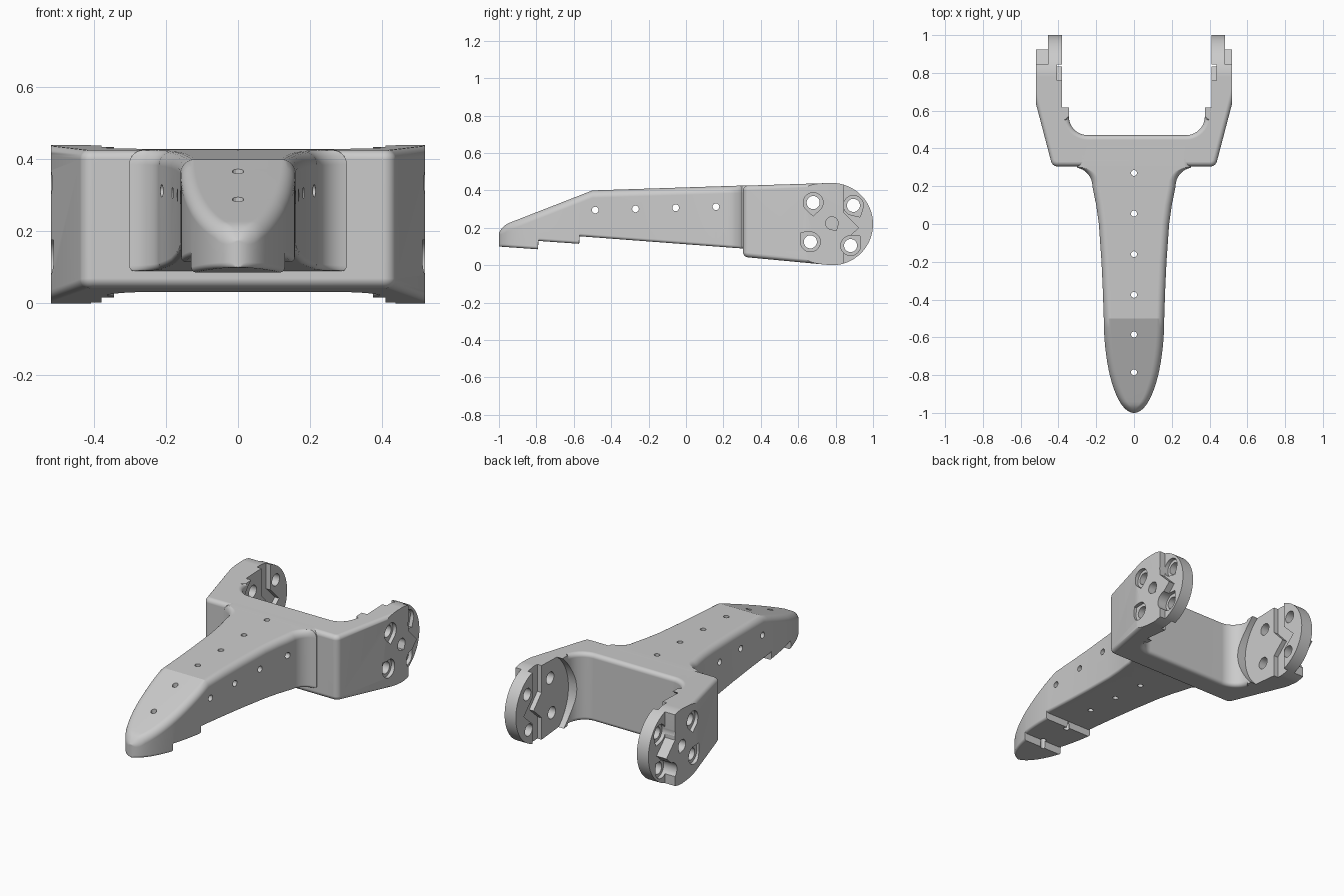
import bpy, bmesh
from math import sin, cos, pi, radians

if "Cube" in bpy.data.objects:
    bpy.data.objects.remove(bpy.data.objects["Cube"])


def make_object(name, bm):
    bmesh.ops.recalc_face_normals(bm, faces=bm.faces)
    me = bpy.data.meshes.new(name)
    bm.to_mesh(me)
    bm.free()
    ob = bpy.data.objects.new(name, me)
    bpy.context.collection.objects.link(ob)
    return ob


def skin(rings):
    """Join closed rings of points into a capped solid."""
    bm = bmesh.new()
    vs = [[bm.verts.new(p) for p in r] for r in rings]
    n = len(rings[0])
    for a, b in zip(vs, vs[1:]):
        for i in range(n):
            j = (i + 1) % n
            bm.faces.new((a[i], a[j], b[j], b[i]))
    bm.faces.new(vs[0])
    bm.faces.new(vs[-1])
    return bm


def arc(cu, cv, r, a0, a1, n):
    return [(cu + r * cos(radians(a0 + (a1 - a0) * i / n)),
             cv + r * sin(radians(a0 + (a1 - a0) * i / n))) for i in range(n + 1)]


def prism_x(poly, x0, x1):
    return make_object("cutter", skin([[(x, u, v) for u, v in poly] for x in (x0, x1)]))


def prism_z(poly, z0, z1):
    return make_object("cutter", skin([[(u, v, z) for u, v in poly] for z in (z0, z1)]))


def combine(target, other, op="DIFFERENCE"):
    bpy.context.view_layer.objects.active = target
    m = target.modifiers.new("bool", "BOOLEAN")
    m.operation, m.solver, m.object = op, "EXACT", other
    bpy.ops.object.modifier_apply(modifier=m.name)
    bpy.data.objects.remove(other)


def circle(u, v, r, n=28):
    return arc(u, v, r, 0, 360 - 360 / n, n - 1)


def teardrop(u, v, r, a):
    tip = (u + 1.35 * r * cos(radians(a)), v + 1.35 * r * sin(radians(a)))
    return arc(u, v, r, a + 42, a + 318, 22) + [tip]


# Fork: U-shaped outline between two sloping planes
def fork_top(y):
    return 0.425 + (y - 0.3) * 0.03125


def fork_bottom(y):
    return 0.045 - (y - 0.3) * 0.09375


XL, XR = 0.345, 0.375
right = arc(0.405, 0.34, 0.035, -90, -15, 6) + [(0.52, 0.64), (0.52, 1.1)]
inner_r = [(XR, 1.1)] + arc(XR - 0.1, 0.57, 0.1, 0, -90, 10)
inner_l = arc(-XL + 0.1, 0.57, 0.1, 270, 180, 10) + [(-XL, 1.1)]
outline = right + inner_r + inner_l + [(-x, y) for x, y in reversed(right)]
bm = skin([[(x, y, f(y)) for x, y in outline] for f in (fork_bottom, fork_top)])
rim = [e for e in bm.edges if max(v.co.y for v in e.verts) < 0.66
       and abs(e.verts[0].co.z - e.verts[1].co.z) < 0.1]
bmesh.ops.recalc_face_normals(bm, faces=bm.faces)
bmesh.ops.bevel(bm, geom=rim, offset=0.025, segments=6, profile=0.5, affect="EDGES")
body = make_object("forked_arm_bracket", bm)

# Round the arm ends
end = [(0, 0.7), (0, -0.2)] + arc(0.78, 0.22, 0.22, -90, 90, 40)
combine(body, prism_x(end, -0.8, 0.8), "INTERSECT")

# Hinge plates: inner clearance, interlocking groove and toothed outer pad
tooth = [(0.845, 0.13), (0.87, 0.15), (0.925, 0.2), (0.845, 0.28)]
pad_cut = [(0.845, -0.1)] + tooth + [(0.845, 0.6), (1.2, 0.6), (1.2, -0.1)]
groove = [(0.76, 0.6), (0.76, 0.28), (0.835, 0.2), (0.78, 0.15), (0.76, 0.13),
          (0.76, -0.1), (0.845, -0.1)] + tooth + [(0.845, 0.6)]
holes = [(0.68, 0.335, -90), (0.665, 0.125, 135), (0.895, 0.32, -60), (0.88, 0.105, 45)]
for s, inner, plate in ((-1, 0.38, 0.455), (1, 0.41, 0.483)):
    combine(body, prism_x(circle(0.78, 0.22, 0.27, 64), s * 0.2, s * inner))
    combine(body, prism_x(groove, s * 0.3, s * (inner + 0.028)))
    combine(body, prism_x(pad_cut, s * plate, s * 0.7))
    for y, z, a in holes:
        face = 0.52 if y < 0.8 else plate
        combine(body, prism_x(teardrop(y, z, 0.053, a), s * (face - 0.022), s * 0.7))
        combine(body, prism_x(circle(y, z, 0.035), s * 0.3, s * 0.65))
    combine(body, prism_x(teardrop(0.78, 0.225, 0.034, -60), s * (plate - 0.01), s * 0.7))

# Beam: rounded sections lofted along y (half-width, top, bottom)
stations = []
for i in range(21):
    a = 0.02 + (pi / 2 - 0.02) * (i / 20) ** 1.3
    stations.append((-1 + 0.5 * (1 - cos(a)), 0.16 * sin(a)))
stations += [(-0.791, 0.13), (-0.789, 0.13), (-0.571, 0.158), (-0.569, 0.158)]
stations = [(y, 0.16 * max(0, 1 - ((y + 0.5) / 0.5) ** 2) ** 0.5) for y, w in stations]
stations += [(-0.35, 0.165), (-0.2, 0.172), (0, 0.186), (0.1, 0.2), (0.16, 0.212)]
stations += [(y, x) for x, y in arc(0.32, 0.2, 0.1, 180, 100, 8)]
stations += [(0.34, 0.303), (0.42, 0.303)]
stations.sort()


def beam_top(y):
    if y > 0.4:
        return 0.42
    if y > -0.5:
        return 0.40 + 0.0325 * (y + 0.5)
    return 0.205 + 0.39 * (y + 1) - 0.03 * max(0, 1 - (y + 1) / 0.05) ** 2


def beam_bottom(y):
    if y < -0.79:
        return 0.10 - 0.07 * (y + 1)
    if y < -0.57:
        return 0.13 - 0.07 * (y + 0.79)
    return 0.155 - 0.075 * (y + 0.57)


def section(y, w):
    t, b = beam_top(y), beam_bottom(y)
    rt, rb = min(0.04, 0.8 * w), min(0.015, 0.8 * w)
    pts = (arc(w - rt, t - rt, rt, 0, 90, 7) + arc(rt - w, t - rt, rt, 90, 180, 7)
           + arc(rb - w, b + rb, rb, 180, 270, 6) + arc(w - rb, b + rb, rb, 270, 360, 6))
    return [(x, y, z) for x, z in pts]


beam = make_object("beam", skin([section(y, w) for y, w in stations]))
combine(body, beam, "UNION")

# Screw holes down and across the beam
for y in (0.27, 0.055, -0.16, -0.375, -0.585, -0.785):
    combine(body, prism_z(circle(0, y, 0.016, 16), -0.1, 0.6))
for i in range(4):
    combine(body, prism_x(circle(-0.485 + 0.215 * i, 0.295 + 0.006 * i, 0.018, 16), -0.4, 0.4))

# Shading
bpy.ops.object.select_all(action="DESELECT")
body.select_set(True)
bpy.context.view_layer.objects.active = body
bpy.ops.object.shade_smooth_by_angle(angle=radians(18))
wn = body.modifiers.new("weighted_normals", "WEIGHTED_NORMAL")
wn.keep_sharp = True
